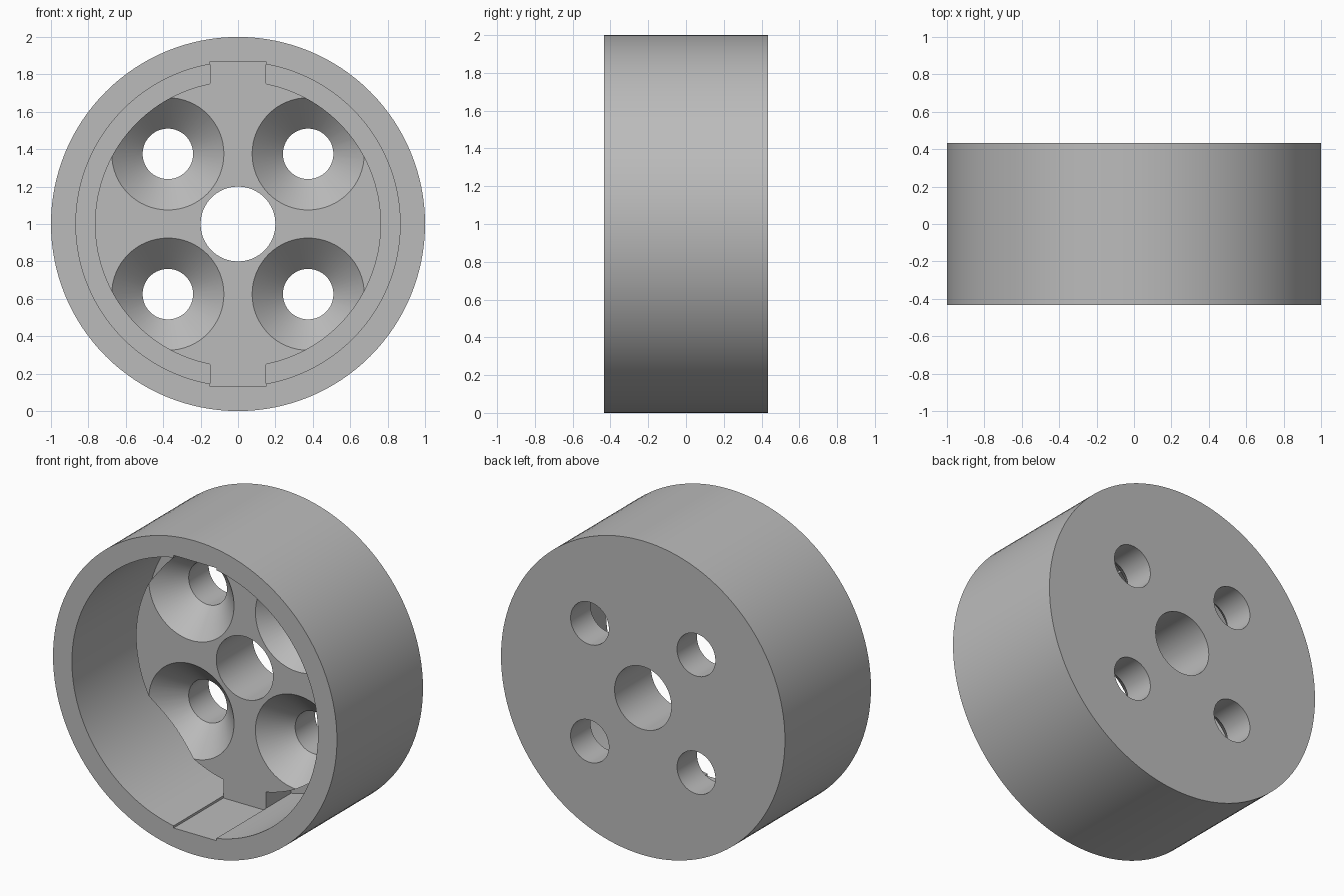
import bpy, bmesh, math

if "Cube" in bpy.data.objects:
    bpy.data.objects.remove(bpy.data.objects["Cube"])

FRONT, BACK = -0.433, 0.433
FLOOR, GROOVE = 0.067, 0.32      # plateau face and bottom of the ring groove
CZ = 1.0                         # height of the axis

grey = bpy.data.materials.new("grey")
grey.diffuse_color = (0.5, 0.5, 0.5, 1)
grey.use_nodes = True
grey.node_tree.nodes["Principled BSDF"].inputs["Base Color"].default_value = grey.diffuse_color


def finish(name, bm):
    bmesh.ops.recalc_face_normals(bm, faces=bm.faces)
    me = bpy.data.meshes.new(name)
    bm.to_mesh(me)
    bm.free()
    me.materials.append(grey)
    ob = bpy.data.objects.new(name, me)
    bpy.context.collection.objects.link(ob)
    return ob


def turned(name, profile, x=0, z=0, seg=96):
    """Solid turned about the y direction from (radius, y) points."""
    bm = bmesh.new()
    rings = [[bm.verts.new((x + r * math.cos(2 * math.pi * i / seg), y,
                            CZ + z + r * math.sin(2 * math.pi * i / seg)))
              for i in range(seg)] for r, y in profile]
    for a, b in zip(rings, rings[1:]):
        for i in range(seg):
            j = (i + 1) % seg
            bm.faces.new((a[i], a[j], b[j], b[i]))
    bm.faces.new(rings[0])
    bm.faces.new(rings[-1])
    return finish(name, bm)


def extruded(name, outline, y0, y1):
    """Prism along y from an (x, z) outline."""
    bm = bmesh.new()
    f = bm.faces.new([bm.verts.new((x, y0, CZ + z)) for x, z in outline])
    g = bmesh.ops.extrude_face_region(bm, geom=[f])["geom"]
    bmesh.ops.translate(bm, vec=(0, y1 - y0, 0),
                        verts=[v for v in g if isinstance(v, bmesh.types.BMVert)])
    return finish(name, bm)


def combine(target, tool, operation):
    m = target.modifiers.new(tool.name, 'BOOLEAN')
    m.object, m.operation, m.solver = tool, operation, 'EXACT'
    bpy.context.view_layer.objects.active = target
    bpy.ops.object.modifier_apply(modifier=m.name)
    bpy.data.objects.remove(tool)


# Outer cup with a wide bore open to the front
housing = turned("round_housing", [(1, FRONT), (1, BACK)], seg=128)
combine(housing, turned("bore", [(0.867, -0.6), (0.867, GROOVE)], seg=128), 'DIFFERENCE')

# Raised round plateau with a tab at top and bottom reaching the wall
R, W = 0.765, 0.15
a0 = math.asin(W / R)
outline = []
for side in (0, math.pi):
    start = side - math.pi / 2 + a0
    sweep = math.pi - 2 * a0
    outline += [(R * math.cos(start + sweep * i / 56), R * math.sin(start + sweep * i / 56))
                for i in range(57)]
    s = 1 if side == 0 else -1
    outline += [(s * W, s * 0.9), (-s * W, s * 0.9)]
combine(housing, extruded("plateau", outline, FLOOR, 0.38), 'UNION')

# Flat key slots in the wall in front of the tabs
slot = [(-W, -0.868), (W, -0.868), (W, 0.868), (-W, 0.868)]
combine(housing, extruded("slots", slot, -0.6, FLOOR + 0.0005), 'DIFFERENCE')

# Centre hole and four countersunk screw holes
combine(housing, turned("centre_hole", [(0.2, -0.3), (0.2, 0.6)]), 'DIFFERENCE')
for sx in (-1, 1):
    for sz in (-1, 1):
        screw = turned("screw_hole", [(0.32, FLOOR - 0.02), (0.135, FLOOR + 0.165), (0.135, 0.6)],
                       sx * 0.375, sz * 0.375, 64)
        combine(housing, screw, 'DIFFERENCE')

# Smooth round walls, crisp edges
bpy.ops.object.select_all(action='DESELECT')
housing.select_set(True)
bpy.context.view_layer.objects.active = housing
bpy.ops.object.shade_smooth_by_angle(angle=math.radians(25))
